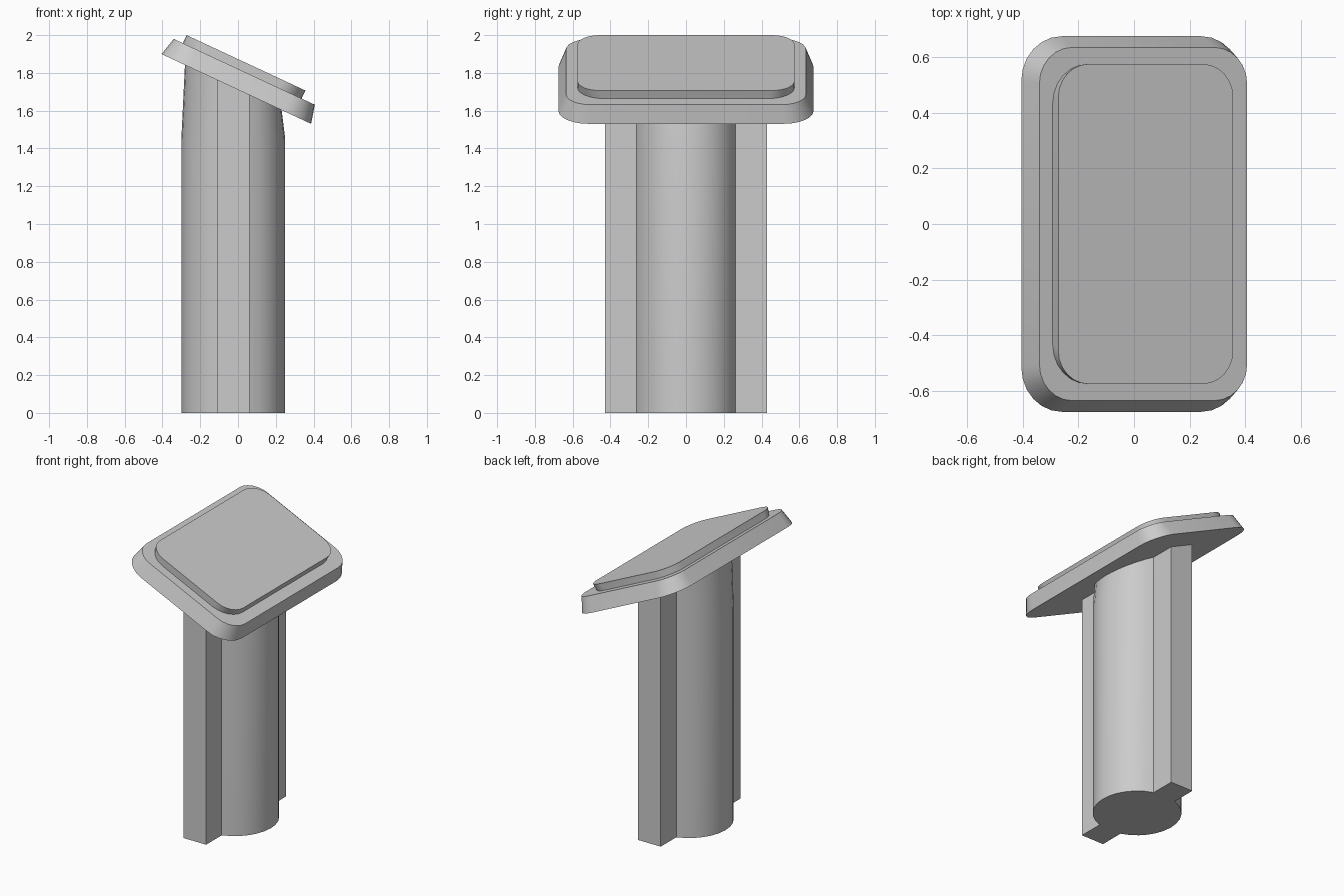
import bpy, bmesh
from math import sin, cos, acos, radians, pi, tan
from mathutils import Matrix, Vector

if "Cube" in bpy.data.objects:
    bpy.data.objects.remove(bpy.data.objects["Cube"])

TILT = radians(25)
PIVOT = Vector((-0.009, 0, 1.715))   # centre of the plate underside
HEAD = Matrix.Translation(PIVOT) @ Matrix.Rotation(TILT, 4, 'Y')


def loft(name, rings, matrix=None):
    """Skin a stack of matching closed rings and cap both ends."""
    bm = bmesh.new()
    loops = [[bm.verts.new(p) for p in ring] for ring in rings]
    n = len(loops[0])
    for a, b in zip(loops, loops[1:]):
        for i in range(n):
            j = (i + 1) % n
            bm.faces.new((a[i], a[j], b[j], b[i]))
    bm.faces.new(loops[0][::-1])
    bm.faces.new(loops[-1])
    if matrix:
        bm.transform(matrix)
    bmesh.ops.recalc_face_normals(bm, faces=bm.faces)
    mesh = bpy.data.meshes.new(name)
    bm.to_mesh(mesh)
    bm.free()
    ob = bpy.data.objects.new(name, mesh)
    bpy.context.collection.objects.link(ob)
    bpy.ops.object.select_all(action='DESELECT')
    ob.select_set(True)
    bpy.context.view_layer.objects.active = ob
    bpy.ops.object.shade_smooth_by_angle(angle=radians(30))
    return ob


def rounded(hx, hy, r, z, cx=0.0, steps=6):
    """Rounded rectangle ring at height z."""
    pts = []
    for k, (sx, sy) in enumerate(((1, 1), (-1, 1), (-1, -1), (1, -1))):
        for i in range(steps + 1):
            a = (k + i / steps) * pi / 2
            pts.append((cx + sx * (hx - r) + r * cos(a),
                        sy * (hy - r) + r * sin(a), z))
    return pts


# Post: round core with two side flanges, cut at the slope of the plate
R, FX, FY, CX = 0.275, 0.085, 0.43, -0.025


def post_outline(squash=1.0):
    a0 = acos(FX / R)
    half = []
    for i in range(13):
        a = -a0 + 2 * a0 * i / 12
        half.append((FX + (R * cos(a) - FX) * squash, R * sin(a)))
    half = [(FX, -FY)] + half + [(FX, FY)]
    return [(CX + x, y) for x, y in half + [(-x, -y) for x, y in half]]


def slope_z(x):
    return PIVOT.z - (x - PIVOT.x) * tan(TILT)


loft("post", [
    [(x, y, 0) for x, y in post_outline()],
    [(x, y, 1.45) for x, y in post_outline()],
    [(x, y, slope_z(x)) for x, y in post_outline(0.9)],
])

# Tilted head plate with tapered rim
loft("head_plate", [rounded(0.437, 0.675, 0.16, 0),
                    rounded(0.412, 0.635, 0.13, 0.10)], HEAD)

# Raised panel on the head plate
loft("raised_panel", [rounded(0.347, 0.575, 0.14, 0.10, -0.012),
                      rounded(0.347, 0.575, 0.12, 0.147, -0.012)], HEAD)
